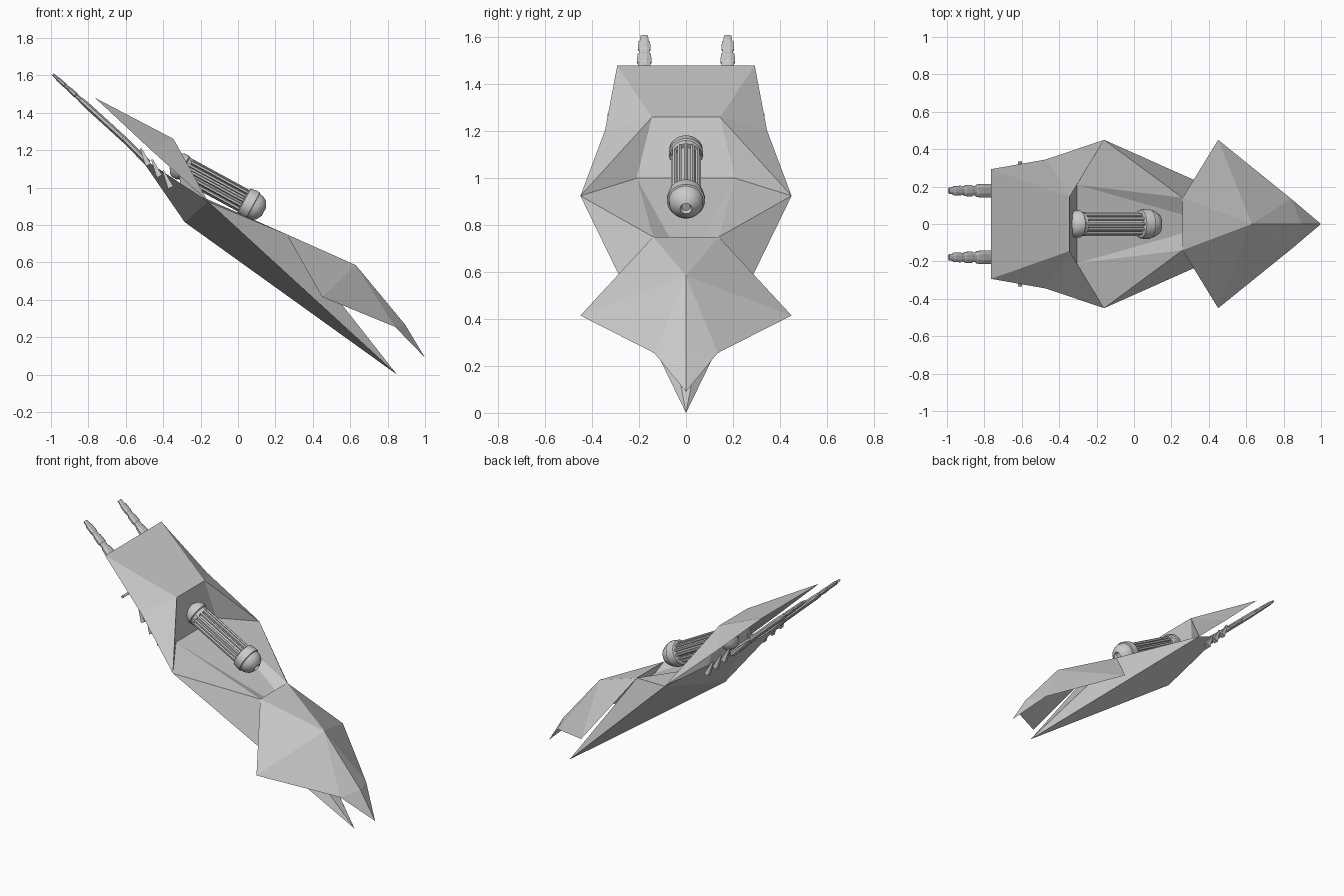
import bpy, math
from mathutils import Vector

if "Cube" in bpy.data.objects:
    bpy.data.objects.remove(bpy.data.objects["Cube"])


def mesh_object(name, verts, faces):
    me = bpy.data.meshes.new(name)
    me.from_pydata([tuple(v) for v in verts], [], faces)
    me.update()
    ob = bpy.data.objects.new(name, me)
    bpy.context.collection.objects.link(ob)
    return ob


def shell(name, points, faces):
    """Symmetric panel shell: lower case key = centre or right, key + '_' = mirrored in y."""
    verts, index = [], {}
    for key, (x, y, z) in points.items():
        for suffix, s in (("", 1), ("_", -1)):
            if y == 0 and s < 0:
                index[key + suffix] = index[key]
            else:
                index[key + suffix] = len(verts)
                verts.append((x, s * y, z))
    polys = []
    for f in faces:
        keys = f.split()
        polys.append([index[k] for k in keys])
        if not any(k.endswith("_") for k in keys):
            polys.append([index[k + "_"] for k in reversed(keys)])
    return mesh_object(name, verts, polys)


def lathe(name, start, end, profile, sides=16, flat=1.0):
    """Turned part along start-end; profile is (fraction, radius), flat squashes it."""
    a, b = Vector(start), Vector(end)
    u = Vector((0, 1, 0))
    v = (b - a).normalized().cross(u)
    verts, faces = [], []
    for t, r in profile:
        for i in range(sides):
            w = 2 * math.pi * (i + 0.5) / sides
            verts.append(a.lerp(b, t) + u * r * math.cos(w) + v * r * flat * math.sin(w))
    for j in range(len(profile) - 1):
        for i in range(sides):
            k = (i + 1) % sides
            faces.append((j * sides + i, j * sides + k, (j + 1) * sides + k, (j + 1) * sides + i))
    faces.append(tuple(reversed(range(sides))))
    faces.append(tuple(range(len(verts) - sides, len(verts))))
    return mesh_object(name, verts, faces)


# shared corners of the body panels
wide = (-0.16, 0.45, 0.925)
rim = (0.26, 0.14, 0.75)
hood_lip = (-0.345, 0.145, 1.26)
deck_back = (-0.305, 0.21, 1.0)
nose = (0.85, 0, 0.0)

# lower hull with deck, recess and rear plate
shell("lower_hull",
      dict(n=nose, k=(-0.285, 0, 0.815), w=wide, r=rim, p=deck_back,
           f=(0.26, 0.05, 0.71), t=(-0.53, 0.2, 1.17)),
      ["n w k", "n r w", "n r_ r", "r p w", "r f p", "p f f_ p_", "r r_ f_ f",
       "w t k", "k t t_"])

# rear hood with the inner side walls and back panel
shell("rear_hood",
      dict(h=hood_lip, b=(-0.765, 0.293, 1.48), s=(-0.47, 0.345, 1.205), w=wide, p=deck_back),
      ["h b b_ h_", "h s b", "h w s", "h p w", "h h_ p_ p"])

# front canopy, open below
shell("front_canopy",
      dict(r=rim, v=(0.45, 0.45, 0.415), m=(0.63, 0, 0.585), c=(0.84, 0.135, 0.255),
           q=(0.895, 0, 0.265), e=(1.0, 0, 0.09)),
      ["r_ r m", "r v m", "v c m", "m c q", "c e q"])

# caged tube: core, end caps and bars
A, B = Vector((-0.335, 0, 1.128)), Vector((0.125, 0, 0.878))
parts = [lathe("tube_core", A, B, [(0, 0.045), (1, 0.045)], 16),
         lathe("tube_upper_cap", A, B,
               [(-0.03, 0.035), (0, 0.06), (0.03, 0.071), (0.09, 0.073), (0.10, 0.066), (0.14, 0.062)], 24),
         lathe("tube_lower_cap", A, B,
               [(0.79, 0.062), (0.80, 0.076), (0.86, 0.081), (0.90, 0.081), (0.905, 0.074),
                (0.95, 0.071), (1.0, 0.055), (1.03, 0.025), (1.0, 0.018)], 24)]
for ob in parts:
    bpy.context.view_layer.objects.active = ob
    ob.select_set(True)
bpy.ops.object.shade_smooth_by_angle(angle=math.radians(35))
axis_v = (B - A).normalized().cross(Vector((0, 1, 0)))
for i in range(12):
    w = 2 * math.pi * i / 12
    off = Vector((0, 1, 0)) * 0.056 * math.cos(w) + axis_v * 0.056 * math.sin(w)
    lathe("tube_bar", A + off, B + off, [(0.08, 0.0095), (0.83, 0.0095)], 6)

for s in (1, -1):
    # stepped flat barrels behind the hood
    lathe("rear_barrel", (-0.60, s * 0.178, 1.25), (-0.99, s * 0.178, 1.605),
          [(0, 0.04), (0.55, 0.04), (0.62, 0.034), (0.63, 0.028), (0.68, 0.028), (0.69, 0.034),
           (0.78, 0.031), (0.79, 0.025), (0.83, 0.025), (0.84, 0.029), (0.93, 0.027),
           (0.94, 0.021), (1, 0.017)], 8, 0.45)
    # barrel mount down to the rear plate
    lathe("barrel_mount", (-0.48, s * 0.178, 1.13), (-0.62, s * 0.178, 1.27),
          [(0, 0.05), (1, 0.04)], 8, 0.4)
    # small fins under the hood edge
    for i in range(3):
        x, z = -0.51 + 0.06 * i, 1.17 - 0.06 * i
        lathe("under_fin", (x + 0.03, s * 0.29, z - 0.05), (x - 0.01, s * 0.29, z + 0.04),
              [(0, 0.022), (1, 0.006)], 4)
# cross bar carrying the barrels
mesh_bar = [(-0.61 + dx, y, 1.265 + dz) for y in (-0.335, 0.335)
            for dx, dz in ((-0.01, 0), (0, -0.01), (0.01, 0), (0, 0.01))]
mesh_object("barrel_cross_bar", mesh_bar,
            [(0, 1, 2, 3), (7, 6, 5, 4)] + [(i, i + 4, (i + 1) % 4 + 4, (i + 1) % 4) for i in range(4)])
